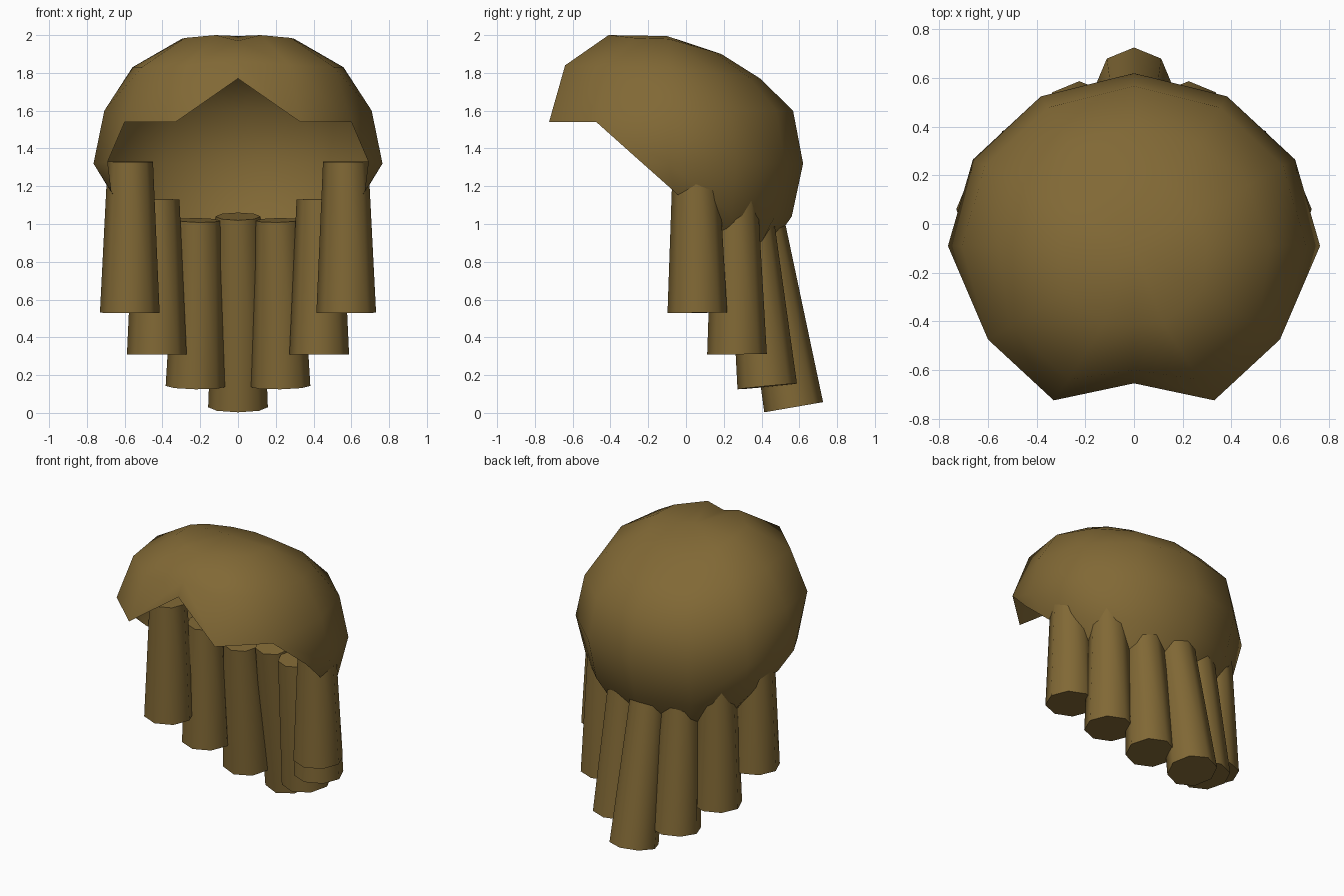
import bpy, bmesh, math
from mathutils import Vector

if "Cube" in bpy.data.objects:
    bpy.data.objects.remove(bpy.data.objects["Cube"])

brown = bpy.data.materials.new("hair brown")
brown.diffuse_color = (0.22, 0.14, 0.036, 1)
brown.use_nodes = True
brown.node_tree.nodes["Principled BSDF"].inputs["Base Color"].default_value = brown.diffuse_color


def finish(obj, angle):
    obj.data.materials.append(brown)
    bpy.ops.object.select_all(action='DESELECT')
    obj.select_set(True)
    bpy.context.view_layer.objects.active = obj
    bpy.ops.object.shade_smooth_by_angle(angle=math.radians(angle))


def dome_column(deg):
    """Points from crown to equator on the rounded side and back."""
    a = math.radians(deg)
    s, c = math.sin(a), -math.cos(a)
    back = max(0, c)
    rings = [(0.39, 0.66 - 0.08 * back), (0.73 - 0.05 * back, 0.51 - 0.06 * back),
             (0.925, 0.28), (1, 0)]
    return [(0.765 * r * s, -0.09 + 0.71 * r * c, 1.32 + h) for r, h in rings]


# Hair cap: columns run from the front parting round to the back centre
columns = [
    [(0, -0.41, 1.97), (0, -0.60, 1.86), (0, -0.655, 1.77)],
    [(0.12, -0.41, 2.0), (0.27, -0.64, 1.84), (0.33, -0.725, 1.54)],
    [(0.28, -0.27, 1.985), (0.51, -0.42, 1.83), (0.60, -0.475, 1.54), (0.69, -0.24, 1.33)],
    dome_column(90) + [(0.67, -0.06, 1.17)],
    dome_column(120) + [(0.60, 0.24, 1.05), (0.50, 0.20, 0.93)],
    dome_column(150) + [(0.36, 0.47, 1.04), (0.27, 0.33, 0.77)],
    dome_column(180) + [(0, 0.56, 1.04), (0, 0.36, 0.755)],
]
bm = bmesh.new()
crown = bm.verts.new((0, -0.1, 1.995))
cols = [[crown] + [bm.verts.new(p) for p in col] for col in columns]
for k, (left, right) in enumerate(zip(cols, cols[1:])):
    rows = len(left) if k < 2 else max(len(left), len(right))
    for i in range(rows - 1):
        ring = [left[min(i, len(left) - 1)], left[min(i + 1, len(left) - 1)],
                right[min(i + 1, len(right) - 1)], right[min(i, len(right) - 1)]]
        bm.faces.new(list(dict.fromkeys(ring)))
mesh = bpy.data.meshes.new("hair_cap")
bm.to_mesh(mesh)
bm.free()
cap = bpy.data.objects.new("hair_cap", mesh)
bpy.context.collection.objects.link(cap)
mirror = cap.modifiers.new("mirror", 'MIRROR')
mirror.use_clip = True
finish(cap, 50)


# Hanging locks: tapered eight-sided tubes, wider at the tip
def lock(name, bottom, top):
    bottom, top = Vector(bottom), Vector(top)
    axis = top - bottom
    bpy.ops.mesh.primitive_cone_add(vertices=8, radius1=0.158, radius2=0.12,
                                    depth=axis.length, location=(bottom + top) / 2)
    obj = bpy.context.object
    obj.name = name
    obj.rotation_euler = Vector((0, 0, 1)).rotation_difference(axis).to_euler()
    finish(obj, 60)


for side, s in (("left", -1), ("right", 1)):
    lock(f"{side}_temple_lock", (s * 0.573, 0.06, 0.53), (s * 0.57, 0.05, 1.33))
    lock(f"{side}_ear_lock", (s * 0.43, 0.27, 0.31), (s * 0.43, 0.26, 1.13))
    lock(f"{side}_nape_lock", (s * 0.225, 0.43, 0.14), (s * 0.21, 0.345, 1.02))
lock("centre_nape_lock", (0, 0.57, 0.03), (0, 0.395, 1.04))
